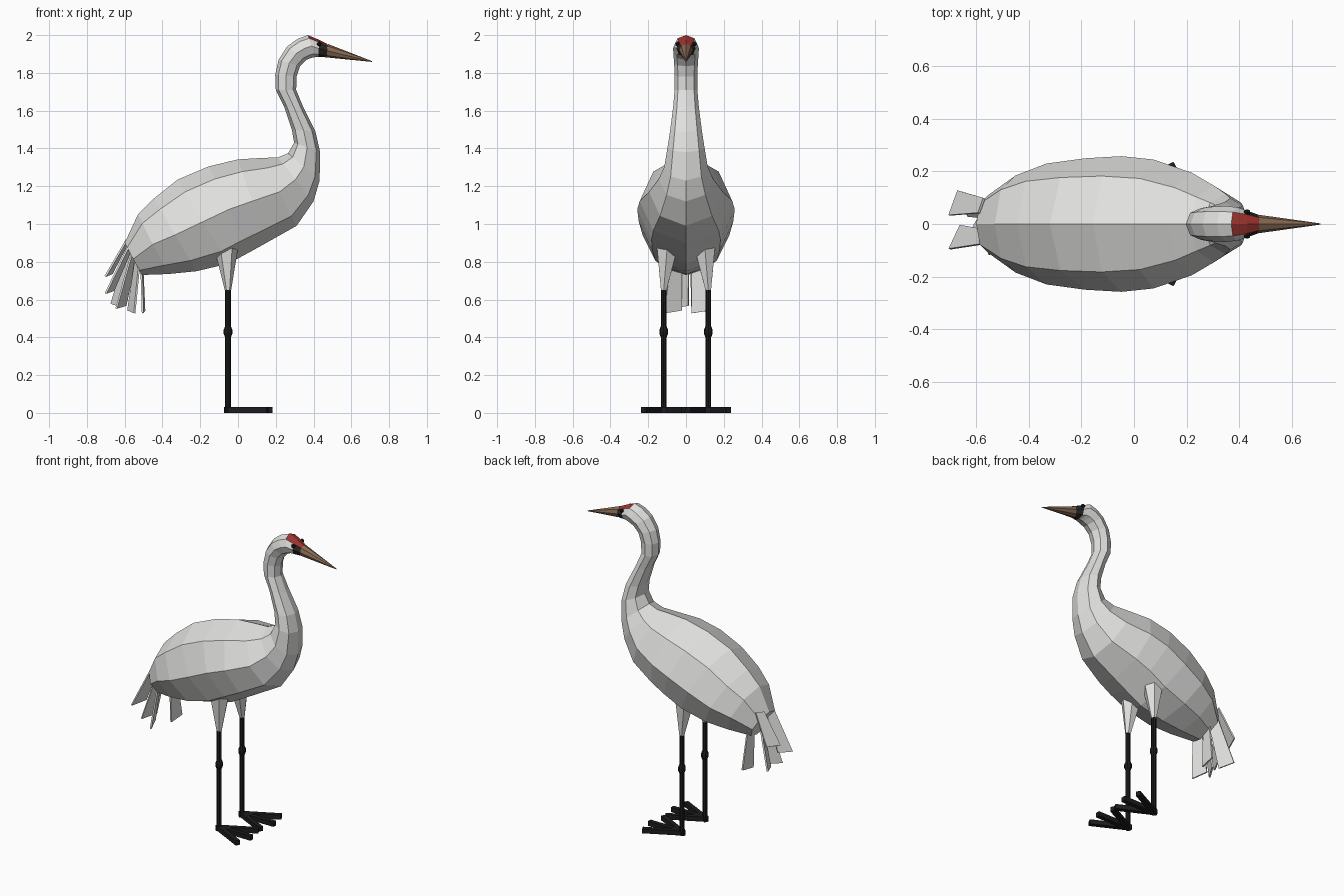
import bpy, bmesh, math
from mathutils import Vector

if "Cube" in bpy.data.objects:
    bpy.data.objects.remove(bpy.data.objects["Cube"])


def material(name, rgb):
    m = bpy.data.materials.new(name)
    m.diffuse_color = (*rgb, 1)
    m.use_nodes = True
    m.node_tree.nodes["Principled BSDF"].inputs["Base Color"].default_value = m.diffuse_color
    return m


WHITE = material("white_plumage", (0.75, 0.75, 0.74))
BLACK = material("black_legs", (0.012, 0.012, 0.012))
MASK = material("dark_mask", (0.02, 0.02, 0.02))
RED = material("red_crown", (0.36, 0.035, 0.03))
BROWN = material("brown_beak", (0.25, 0.15, 0.09))


def finish(bm, name, *mats):
    bmesh.ops.recalc_face_normals(bm, faces=bm.faces)
    me = bpy.data.meshes.new(name)
    bm.to_mesh(me)
    bm.free()
    for m in mats:
        me.materials.append(m)
    ob = bpy.data.objects.new(name, me)
    bpy.context.collection.objects.link(ob)
    return ob


def add_loft(bm, rings):
    """Skin a list of vertex rings and close both ends; returns side faces by segment."""
    vs = [[bm.verts.new(p) for p in r] for r in rings]
    n = len(rings[0])
    sides = []
    for a, b in zip(vs, vs[1:]):
        sides.append([bm.faces.new((a[i], a[(i + 1) % n], b[(i + 1) % n], b[i])) for i in range(n)])
    bm.faces.new(vs[0])
    bm.faces.new(vs[-1])
    return sides


def tube(name, points, radii, sides, mat):
    """Round tapering tube along nearly straight points."""
    pts = [Vector(p) for p in points]
    d = (pts[-1] - pts[0]).normalized()
    u = d.cross(Vector((0, 1, 0))).normalized()
    v = d.cross(u)
    bm = bmesh.new()
    add_loft(bm, [[p + r * (math.cos(t) * u + math.sin(t) * v)
                   for t in (2 * math.pi * i / sides for i in range(sides))]
                  for p, r in zip(pts, radii)])
    return finish(bm, name, mat)


# Body, neck and head: octagonal rings (back x, back z, front x, front z, half width)
RINGS = [
    (-0.60, 0.90, -0.51, 0.73, 0.11), (-0.53, 1.05, -0.37, 0.735, 0.185),
    (-0.445, 1.135, -0.22, 0.75, 0.23), (-0.32, 1.235, -0.05, 0.79, 0.25),
    (-0.155, 1.305, 0.06, 0.85, 0.258), (0.0, 1.342, 0.15, 0.90, 0.245),
    (0.13, 1.35, 0.31, 0.99, 0.195), (0.21, 1.352, 0.40, 1.12, 0.145),
    (0.265, 1.375, 0.432, 1.23, 0.115), (0.297, 1.43, 0.435, 1.38, 0.098),
    (0.285, 1.50, 0.41, 1.49, 0.084), (0.245, 1.62, 0.345, 1.62, 0.068),
    (0.20, 1.71, 0.308, 1.71, 0.06), (0.197, 1.79, 0.31, 1.78, 0.06),
    (0.215, 1.87, 0.328, 1.835, 0.063), (0.26, 1.94, 0.36, 1.868, 0.067),
    (0.315, 1.98, 0.39, 1.88, 0.068), (0.37, 2.0, 0.41, 1.884, 0.064),
    (0.43, 1.975, 0.425, 1.884, 0.052), (0.475, 1.952, 0.472, 1.883, 0.035),
]


def body_ring(tx, tz, bx, bz, w):
    top, bot = Vector((tx, 0, tz)), Vector((bx, 0, bz))
    c, r = (top + bot) / 2, (top - bot) / 2
    return [c + r * math.cos(k * math.pi / 4) + Vector((0, w * math.sin(k * math.pi / 4), 0))
            for k in range(8)]


bm = bmesh.new()
segments = add_loft(bm, [body_ring(*r) for r in RINGS])
for seg in segments[-2:]:                       # red crown on top of the head
    seg[0].material_index = seg[7].material_index = 1
for f in segments[-1][1:7]:                     # dark mask around the beak
    f.material_index = 2
finish(bm, "body_neck_and_head", WHITE, RED, MASK)

# Beak
tube("beak", [(0.468, 0, 1.918), (0.71, 0, 1.86)], [0.036, 0.002], 8, BROWN)

# Tail feathers: thin plates (base, tip, yaw in degrees)
FEATHERS = [
    ((-0.58, 0.07, 0.92), (-0.685, 0.08, 0.73), 20),
    ((-0.57, 0.05, 0.86), (-0.65, 0.075, 0.57), -25),
    ((-0.57, -0.05, 0.88), (-0.68, -0.05, 0.64), 25),
    ((-0.55, -0.01, 0.84), (-0.62, -0.03, 0.56), 30),
    ((-0.53, -0.05, 0.82), (-0.565, -0.07, 0.535), -20),
    ((-0.51, 0.06, 0.80), (-0.50, 0.08, 0.535), 5),
]
for i, (base, tip, yaw) in enumerate(FEATHERS):
    base, tip = Vector(base), Vector(tip)
    a = math.radians(yaw)
    across = Vector((math.sin(a), math.cos(a), 0.15))
    thick = across.cross(tip - base).normalized() * 0.005
    bm = bmesh.new()
    add_loft(bm, [[p + across * w + thick, p - across * w + thick,
                   p - across * w - thick, p + across * w - thick]
                  for p, w in ((base, 0.03), (tip, 0.05))])
    finish(bm, f"tail_feather_{i + 1}", WHITE)

for s, side in ((-1, "right"), (1, "left")):
    y = s * 0.118
    # Eye
    bm = bmesh.new()
    bmesh.ops.create_icosphere(bm, subdivisions=1, radius=0.014)
    bmesh.ops.translate(bm, verts=bm.verts, vec=(0.43, s * 0.044, 1.953))
    finish(bm, f"{side}_eye", BLACK)
    # Feathered thigh
    tube(f"{side}_thigh", [(-0.062, s * 0.10, 0.87), (-0.053, y, 0.65)], [0.062, 0.017], 6, WHITE)
    # Thin leg with knee bulge
    tube(f"{side}_leg", [(-0.053, y, z) for z in (0.66, 0.46, 0.44, 0.42, 0.40, 0.01)],
         [0.015, 0.015, 0.023, 0.023, 0.015, 0.015], 8, BLACK)
    # Three spread toes
    for t, ang in enumerate((-27, 0, 27)):
        a = math.radians(ang)
        d, n = Vector((math.cos(a), math.sin(a), 0)), Vector((-math.sin(a), math.cos(a), 0))
        start = Vector((-0.053, y, 0.015))
        bm = bmesh.new()
        add_loft(bm, [[start + d * l + n * u * 0.014 + Vector((0, 0, v * 0.015))
                       for u, v in ((1, 1), (-1, 1), (-1, -1), (1, -1))] for l in (-0.018, 0.235)])
        finish(bm, f"{side}_toe_{t + 1}", BLACK)
